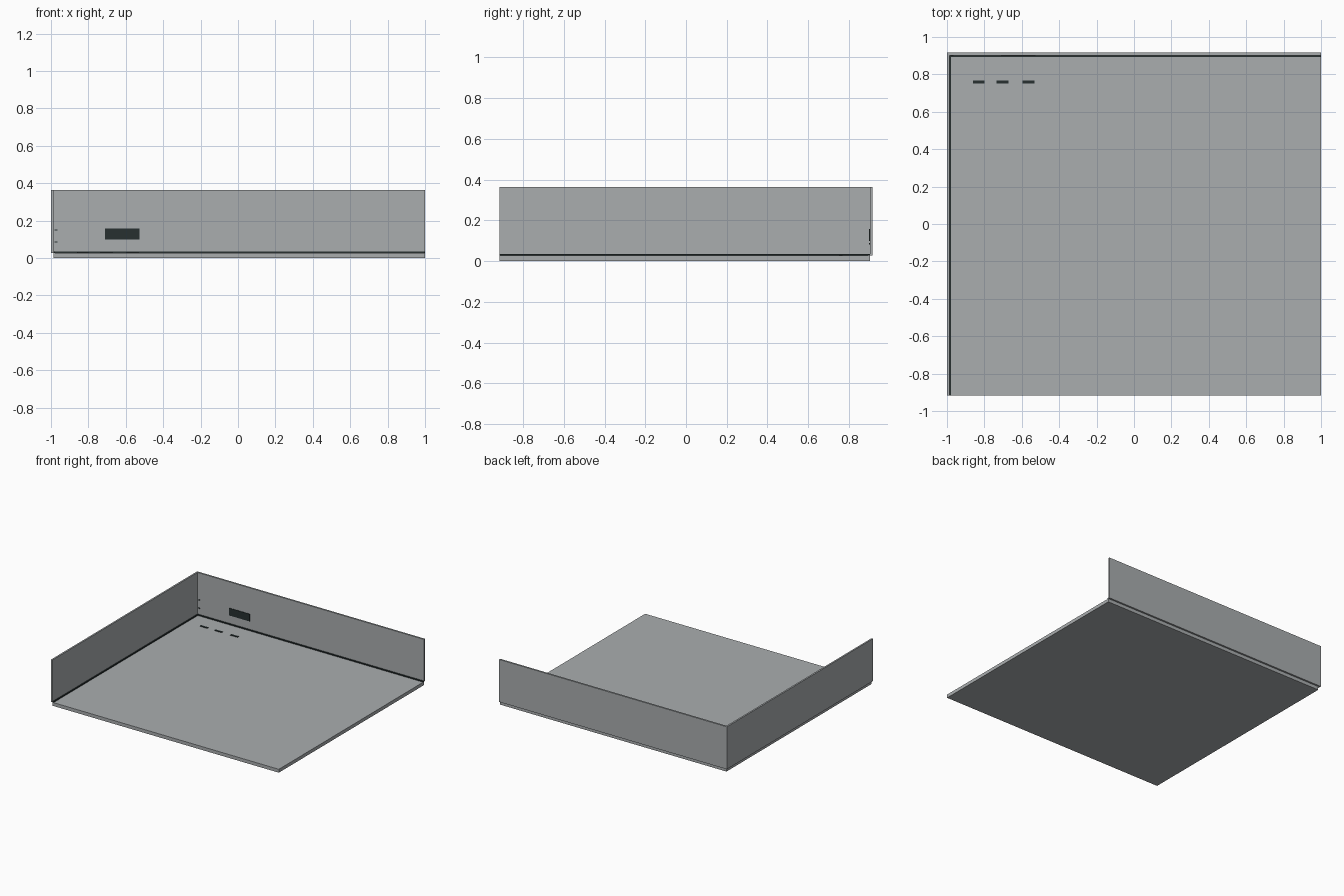
import bpy

cube = bpy.data.objects.get("Cube")
if cube:
    bpy.data.objects.remove(cube, do_unlink=True)


def material(name, color):
    m = bpy.data.materials.new(name)
    m.use_nodes = True
    m.diffuse_color = color
    m.node_tree.nodes["Principled BSDF"].inputs["Base Color"].default_value = color
    return m


grey = material("plain grey", (0.40, 0.42, 0.43, 1))
dark = material("dark charcoal", (0.02, 0.03, 0.03, 1))


def box(name, x, y, z, mat):
    """Box spanning the (low, high) range on each axis."""
    bpy.ops.mesh.primitive_cube_add(size=1)
    o = bpy.context.object
    o.name = o.data.name = name
    spans = (x, y, z)
    for v in o.data.vertices:
        v.co = [s[0] if c < 0 else s[1] for c, s in zip(v.co, spans)]
    o.data.materials.append(mat)
    return o


RIGHT, LEFT = -1.0, 1.0
FRONT, BACK = -0.916, 0.916
INNER_X, INNER_Y = -0.987, 0.902
FLOOR, TOP = 0.027, 0.364

# Floor slab and the two walls standing around its edges
box("floor", (INNER_X, LEFT), (FRONT, INNER_Y), (0, FLOOR), grey)
box("right_wall", (RIGHT, INNER_X), (FRONT, BACK), (FLOOR, TOP), grey)
box("back_wall", (INNER_X, LEFT), (INNER_Y, BACK), (FLOOR, TOP), grey)

# Dark skirting along the inside corners
SKIRT = 0.008
box("right_skirting", (INNER_X, INNER_X + SKIRT), (FRONT, INNER_Y),
    (FLOOR, FLOOR + SKIRT), dark)
box("back_skirting", (INNER_X + SKIRT, LEFT), (INNER_Y - SKIRT, INNER_Y),
    (FLOOR, FLOOR + SKIRT), dark)

# Dark panel and small corner marks on the back wall
PLATE = 0.004
box("wall_panel", (-0.71, -0.527), (INNER_Y - PLATE, INNER_Y), (0.099, 0.157), dark)
for i, z in enumerate((0.085, 0.15)):
    box(f"corner_mark_{i + 1}", (-0.98, -0.965), (INNER_Y - PLATE, INNER_Y),
        (z - 0.003, z + 0.003), dark)

# Row of floor slots
for i, x in enumerate((-0.83, -0.702, -0.563)):
    box(f"floor_slot_{i + 1}", (x - 0.032, x + 0.032), (0.752, 0.768),
        (FLOOR, FLOOR + PLATE), dark)
